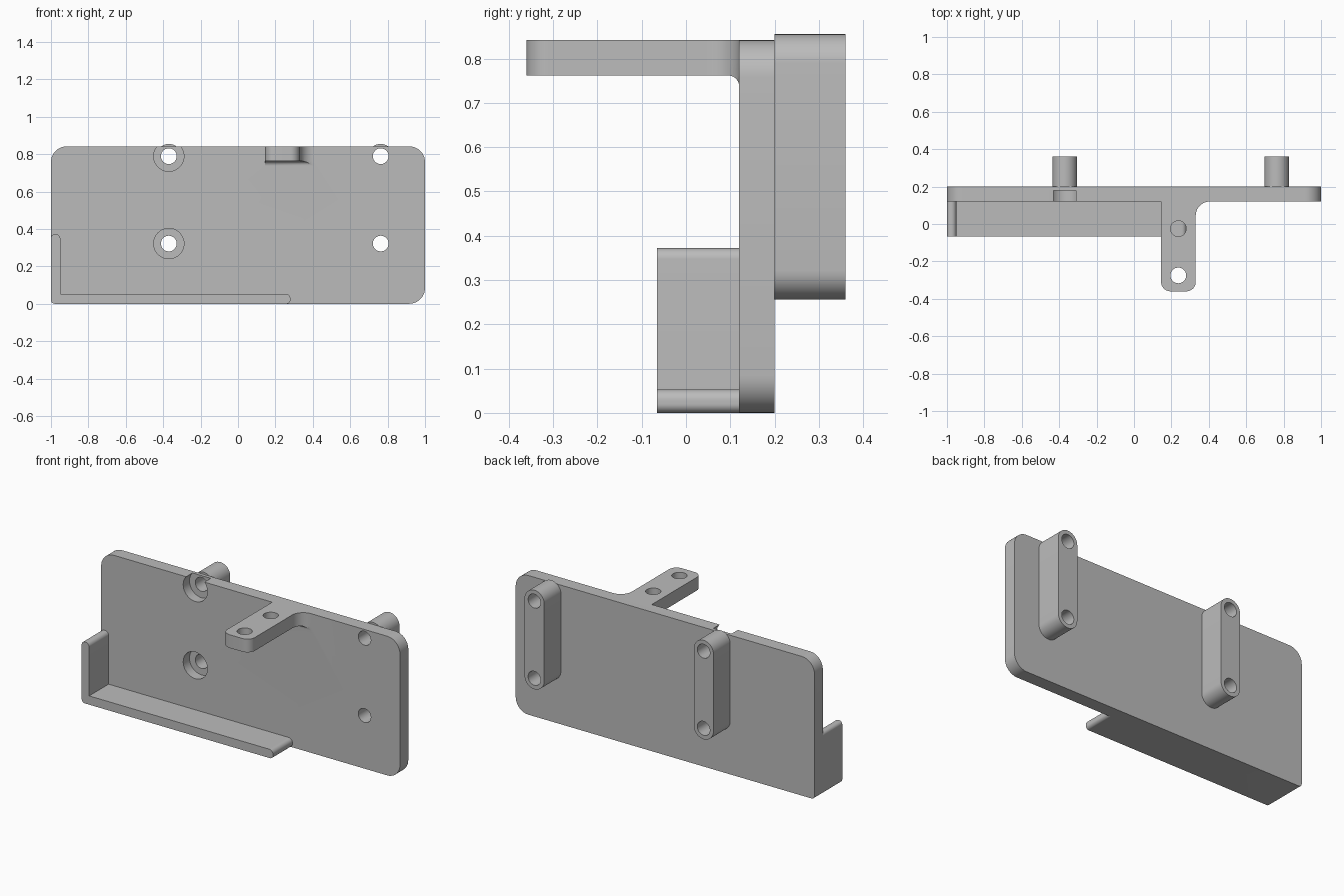
import bpy, bmesh, math
from mathutils import Vector

cube = bpy.data.objects.get("Cube")
if cube:
    bpy.data.objects.remove(cube)

grey = bpy.data.materials.new("plain grey")
grey.use_nodes = True
GREY = (0.5, 0.5, 0.5, 1)
grey.diffuse_color = GREY
grey.node_tree.nodes["Principled BSDF"].inputs["Base Color"].default_value = GREY

# How a flat profile point (a, b) at depth d maps to space for each axis
PLACE = {"x": lambda a, b, d: (d, a, b),
         "y": lambda a, b, d: (a, d, b),
         "z": lambda a, b, d: (a, b, d)}


def rounded(corners, steps=10):
    """Outline from (a, b, radius) corners, convex or concave."""
    out = []
    for i, (a, b, r) in enumerate(corners):
        p = Vector((a, b))
        if r == 0:
            out.append(p)
            continue
        u = (Vector(corners[i - 1][:2]) - p).normalized()
        v = (Vector(corners[(i + 1) % len(corners)][:2]) - p).normalized()
        # every corner here is square, so the arc centre is p + r(u + v)
        for k in range(steps + 1):
            t = math.pi / 2 * k / steps
            out.append(p + r * (u * (1 - math.sin(t)) + v * (1 - math.cos(t))))
    return out


def circle(a, b, r, n=40):
    return [Vector((a + r * math.cos(math.tau * k / n),
                    b + r * math.sin(math.tau * k / n))) for k in range(n)]


def extrude(name, outline, axis, start, end):
    bm = bmesh.new()
    face = bm.faces.new([bm.verts.new(PLACE[axis](p.x, p.y, start)) for p in outline])
    new = bmesh.ops.extrude_face_region(bm, geom=[face])["geom"]
    shift = Vector(PLACE[axis](0, 0, end - start))
    bmesh.ops.translate(bm, vec=shift, verts=[g for g in new if isinstance(g, bmesh.types.BMVert)])
    bmesh.ops.remove_doubles(bm, verts=bm.verts, dist=1e-5)
    bmesh.ops.recalc_face_normals(bm, faces=bm.faces)
    mesh = bpy.data.meshes.new(name)
    bm.to_mesh(mesh)
    bm.free()
    mesh.materials.append(grey)
    obj = bpy.data.objects.new(name, mesh)
    bpy.context.collection.objects.link(obj)
    return obj


def combine(obj, other, operation):
    """Apply a boolean and discard the second solid."""
    mod = obj.modifiers.new("combine", "BOOLEAN")
    mod.operation, mod.object, mod.solver = operation, other, "EXACT"
    bpy.context.view_layer.objects.active = obj
    bpy.ops.object.modifier_apply(modifier=mod.name)
    bpy.data.objects.remove(other)


FRONT, BACK, TOP = 0.12, 0.2, 0.842
UNDER = 0.762

# Main mounting plate
plate = extrude("mounting_plate", rounded([
    (-1, 0, 0.02), (1, 0, 0.085), (1, TOP, 0.085), (-1, TOP, 0.085)]), "y", FRONT, BACK)

# L-shaped tray lip along the bottom and right-hand end
lip = extrude("tray_lip", rounded([
    (-1, 0, 0.02), (0.28, 0, 0.02), (0.28, 0.053, 0.025),
    (-0.95, 0.053, 0), (-0.95, 0.372, 0.025), (-1, 0.372, 0.02)]), "y", -0.066, FRONT)
combine(plate, lip, "UNION")

# Forward arm with a filleted root on one side
arm_outline = rounded([
    (0.145, 0.15, 0), (0.145, -0.36, 0.05), (0.33, -0.36, 0.05),
    (0.33, FRONT, 0.075), (0.405, FRONT, 0), (0.405, 0.15, 0)])
arm = extrude("forward_arm", arm_outline, "z", UNDER, TOP)

# Fillet beneath the arm, trimmed to the arm outline
gusset = extrude("arm_fillet", rounded([
    (0.095, UNDER, 0), (FRONT, UNDER, 0.025), (FRONT, UNDER - 0.025, 0),
    (0.14, UNDER - 0.025, 0), (0.14, 0.8, 0), (0.095, 0.8, 0)]), "x", 0.1, 0.45)
combine(gusset, extrude("fillet_trim", arm_outline, "z", 0.6, 0.79), "INTERSECT")
combine(arm, gusset, "UNION")
for y in (-0.025, -0.275):
    combine(arm, extrude("arm_hole", circle(0.237, y, 0.042), "z", 0.7, 0.9), "DIFFERENCE")
combine(plate, arm, "UNION")

# Rear standoffs: upright slots with a screw hole at each end
R, LOW, HIGH = 0.066, 0.322, 0.789
for x in (-0.37, 0.763):
    post = extrude("rear_standoff", rounded([
        (x - R, LOW - R, R), (x + R, LOW - R, R),
        (x + R, HIGH + R, R), (x - R, HIGH + R, R)]), "y", BACK, 0.36)
    combine(plate, post, "UNION")
    for z in (LOW, HIGH):
        combine(plate, extrude("screw_hole", circle(x, z, 0.042), "y", 0.05, 0.4), "DIFFERENCE")
        if x < 0:
            combine(plate, extrude("counterbore", circle(x, z, 0.081), "y", 0.05, 0.18), "DIFFERENCE")

plate.name = "mounting_bracket"
bpy.ops.object.select_all(action="DESELECT")
plate.select_set(True)
bpy.context.view_layer.objects.active = plate
bpy.ops.object.shade_smooth_by_angle(angle=math.radians(30))
